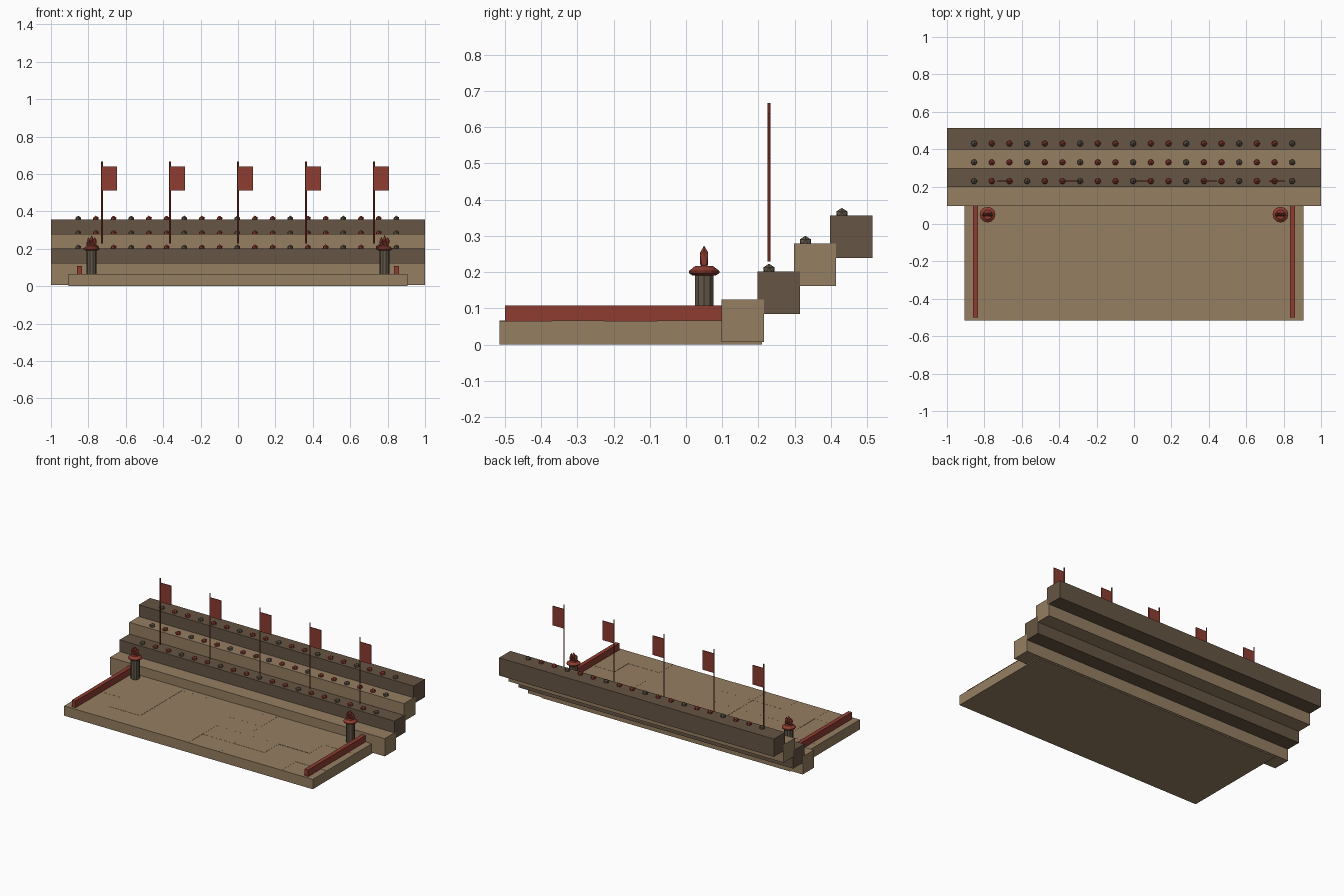
import bpy, bmesh, random
from math import cos, sin, pi
from mathutils import Matrix, Vector

if "Cube" in bpy.data.objects:
    bpy.data.objects.remove(bpy.data.objects["Cube"])

random.seed(4)


def material(name, rgb):
    m = bpy.data.materials.new(name)
    m.diffuse_color = (*rgb, 1)
    m.use_nodes = True
    m.node_tree.nodes["Principled BSDF"].inputs["Base Color"].default_value = m.diffuse_color
    return m


SAND = material("sandstone", (0.30, 0.21, 0.122))
DARK = material("dark_stone", (0.133, 0.091, 0.056))
RED = material("red_cloth", (0.266, 0.045, 0.03))
GREY = material("dull_grey", (0.12, 0.095, 0.065))


def finish(name, bm, mat):
    bmesh.ops.recalc_face_normals(bm, faces=bm.faces)
    mesh = bpy.data.meshes.new(name)
    bm.to_mesh(mesh)
    bm.free()
    mesh.materials.append(mat)
    ob = bpy.data.objects.new(name, mesh)
    bpy.context.collection.objects.link(ob)
    return ob


def add_box(bm, x0, x1, y0, y1, z0, z1):
    size = Matrix.Diagonal((x1 - x0, y1 - y0, z1 - z0, 1))
    centre = Matrix.Translation(((x0 + x1) / 2, (y0 + y1) / 2, (z0 + z1) / 2))
    bmesh.ops.create_cube(bm, size=1, matrix=centre @ size)


def box(name, mat, *bounds):
    bm = bmesh.new()
    add_box(bm, *bounds)
    return finish(name, bm, mat)


def add_gem(bm, pos, scale):
    bmesh.ops.create_icosphere(bm, subdivisions=1, radius=1,
                               matrix=Matrix.Translation(pos) @ Matrix.Diagonal((*scale, 1)))


def lathe(name, mat, x, y, profile, sides):
    bm = bmesh.new()
    rings = [[bm.verts.new((x + r * cos(2 * pi * i / sides), y + r * sin(2 * pi * i / sides), z))
              for i in range(sides)] for r, z in profile]
    for a, b in zip(rings, rings[1:]):
        for i in range(sides):
            j = (i + 1) % sides
            bm.faces.new((a[i], a[j], b[j], b[i]))
    bm.faces.new(rings[0])
    bm.faces.new(rings[-1])
    return finish(name, bm, mat)


# Arena floor with slightly uneven paving
box("arena_floor", SAND, -0.905, 0.905, -0.515, 0.21, 0, 0.0625)
bm = bmesh.new()
NX, NY = 8, 5
dx, dy = 1.81 / NX, 0.725 / NY
for i in range(NX):
    for j in range(NY):
        x, y = -0.905 + i * dx, -0.515 + j * dy
        add_box(bm, x, x + dx, y, y + dy, 0.062, 0.065 + random.uniform(-0.001, 0.001))
finish("paving_slabs", bm, SAND)

# Four overlapping seating tiers
for k in range(4):
    y, z = 0.0975 + 0.1 * k, 0.0075 + 0.077 * k
    box(f"seating_tier_{k + 1}", DARK if k % 2 else SAND, -1, 1, y, y + 0.117, z, z + 0.117)

# Spectators on the upper tiers, every third one grey
crowd = {"grey_spectators": (bmesh.new(), GREY), "red_spectators": (bmesh.new(), RED)}
for k in range(3):
    for i in range(19):
        target = crowd["red_spectators" if i % 3 else "grey_spectators"][0]
        pos = Vector((-0.855 + 0.0945 * i, 0.229 + 0.1005 * k, 0.205 + 0.077 * k))
        add_gem(target, pos, (0.018, 0.018, 0.018))
for name, (bm, mat) in crowd.items():
    finish(name, bm, mat)

# Side rails and braziers, left and right
for side, s in (("left", -1), ("right", 1)):
    cx = 0.847 * s
    box(f"{side}_rail", RED, cx - 0.0135, cx + 0.0135, -0.499, 0.105, 0.06, 0.108)
    bx, by = 0.783 * s, 0.05
    lathe(f"{side}_brazier_post", GREY, bx, by, [(0.027, 0.06), (0.027, 0.195)], 10)
    lathe(f"{side}_brazier_bowl", RED, bx, by,
          [(0.033, 0.191), (0.042, 0.197), (0.042, 0.203), (0.025, 0.216)], 12)
    bm = bmesh.new()
    for dx, top in ((-0.017, 0.262), (0, 0.273), (0.017, 0.262)):
        half = (top - 0.205) / 2
        add_gem(bm, (bx + dx, by, top - half), (0.011, 0.013, half))
    finish(f"{side}_brazier_flames", bm, RED)

# Row of banners on poles
for i in range(5):
    x, y = 0.3635 * (i - 2), 0.229
    lathe(f"banner_pole_{i + 1}", RED, x, y, [(0.0042, 0.229), (0.0042, 0.667)], 6)
    box(f"banner_cloth_{i + 1}", RED, x, x + 0.081, y - 0.0025, y + 0.0025, 0.512, 0.639)
